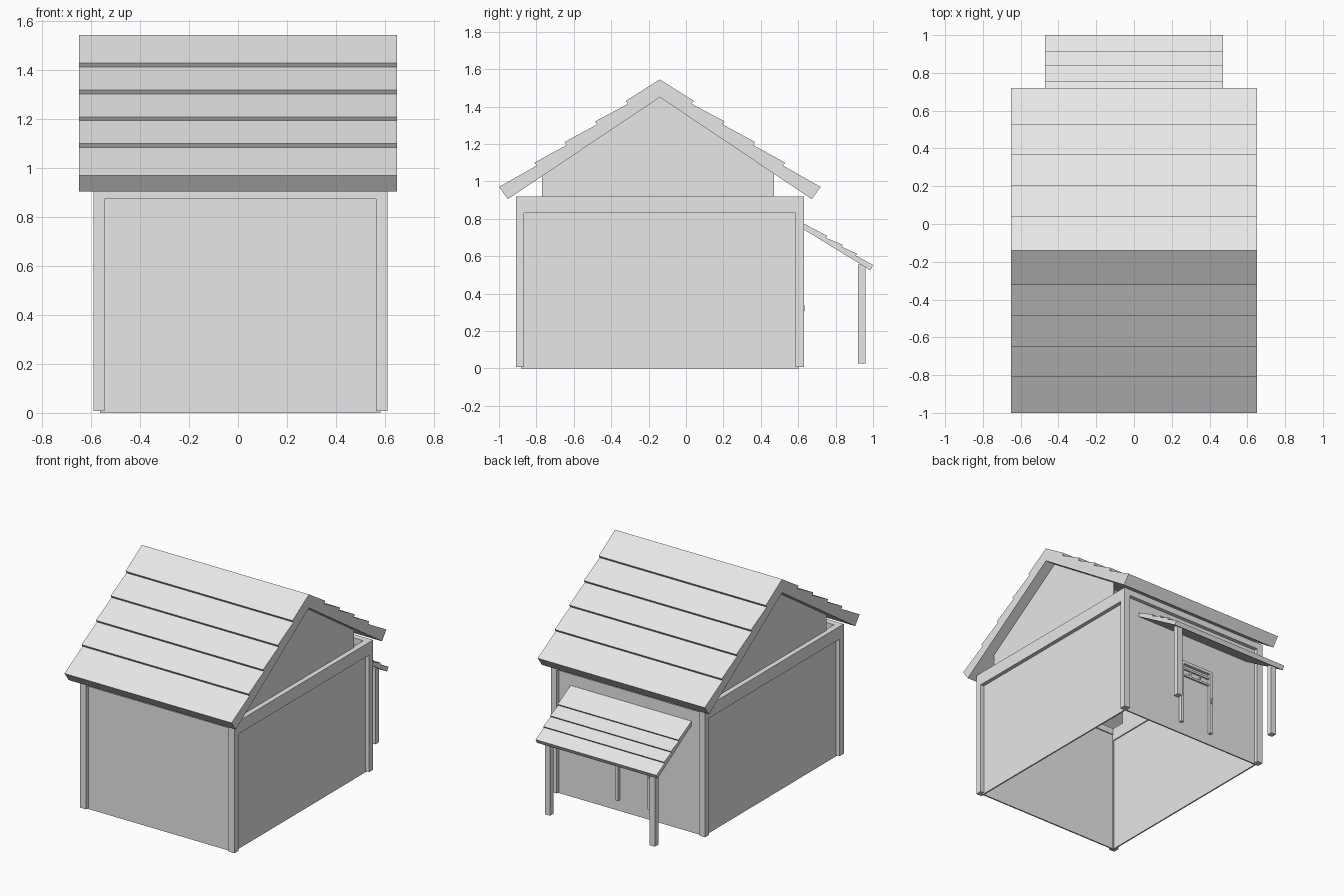
import bpy
import bmesh
from mathutils import Vector

if "Cube" in bpy.data.objects:
    bpy.data.objects.remove(bpy.data.objects["Cube"], do_unlink=True)

grey = bpy.data.materials.new("plain_grey")
grey.use_nodes = True
grey.diffuse_color = (0.8, 0.8, 0.8, 1)
grey.node_tree.nodes["Principled BSDF"].inputs["Base Color"].default_value = (0.8, 0.8, 0.8, 1)


def finish(name, bm):
    bmesh.ops.recalc_face_normals(bm, faces=bm.faces)
    mesh = bpy.data.meshes.new(name)
    bm.to_mesh(mesh)
    bm.free()
    mesh.materials.append(grey)
    obj = bpy.data.objects.new(name, mesh)
    bpy.context.collection.objects.link(obj)
    return obj


def box(name, x, y, z):
    """Box from (low, high) ranges."""
    bm = bmesh.new()
    bmesh.ops.create_cube(bm, size=1)
    for v in bm.verts:
        v.co = Vector([(r[0] + r[1]) / 2 + c * (r[1] - r[0])
                       for r, c in zip((x, y, z), v.co)])
    return finish(name, bm)


def extrude_x(name, profile, x0, x1):
    """Extrude a y-z outline along x."""
    bm = bmesh.new()
    face = bm.faces.new([bm.verts.new((x0, y, z)) for y, z in profile])
    new = bmesh.ops.extrude_face_region(bm, geom=[face])["geom"]
    bmesh.ops.translate(bm, vec=(x1 - x0, 0, 0),
                        verts=[v for v in new if isinstance(v, bmesh.types.BMVert)])
    return finish(name, bm)


def stepped(tips, lip):
    """Overlapping-board outline; each tip drops to the next board."""
    out = []
    for y, z in tips[:-1]:
        out += [(y, z), (y - lip * 0.7, z - lip)]
    return out + [tips[-1]]


# House extents
X0, X1, Y0, Y1 = -0.59, 0.61, -0.91, 0.63
POST, TOP = 0.045, 0.92
RIDGE = -0.14

# Corner posts
for side, x in (("right", X0), ("left", X1 - POST)):
    for end, y in (("front", Y0), ("back", Y1 - POST)):
        box(f"{end}_{side}_corner_post", (x, x + POST), (y, y + POST), (0.008, TOP))

# Top beams
for side, x in (("right", X0), ("left", X1 - POST)):
    box(side + "_beam", (x, x + POST), (Y0 + POST, Y1 - POST), (0.83, TOP))
for end, y in (("front", Y0), ("back", Y1 - POST)):
    box(end + "_beam", (X0 + POST, X1 - POST), (y, y + POST), (0.875, TOP))

# Thin recessed wall panels, open underneath
IN, T = 0.027, 0.01
for side, x in (("right", X0 + IN), ("left", X1 - IN - T)):
    box(side + "_wall", (x, x + T), (Y0 + IN, Y1 - IN), (0, 0.88))
for end, y in (("front", Y0 + IN), ("back", Y1 - IN - T)):
    box(end + "_wall", (X0 + IN, X1 - IN), (y, y + T), (0, 0.9))

# Gable walls with clipped lower corners
gable = [(-0.77, TOP), (0.47, TOP), (0.47, 1.045), (RIDGE, 1.46), (-0.77, 1.03)]
for side, x in (("right", X0 + POST - T), ("left", X1 - POST)):
    extrude_x(side + "_gable", gable, x, x + T)

# Main roof of overlapping boards, mirrored about the ridge
back = stepped([(0.042, 1.43), (0.207, 1.32), (0.37, 1.21), (0.53, 1.10), (0.72, 0.97)], 0.016)
back.append((0.672, 0.905))
front = [(2 * RIDGE - y, z) for y, z in reversed(back)]
extrude_x("main_roof", [(RIDGE, 1.545)] + back + [(RIDGE, 1.45)] + front, -0.65, 0.65)

# Porch roof and posts
porch = stepped([(0.755, 0.708), (0.84, 0.66), (0.915, 0.613), (1.0, 0.553)], 0.01)
extrude_x("porch_roof", [(0.61, 0.785)] + porch + [(0.985, 0.525), (0.61, 0.755)], -0.47, 0.47)
for side, x in (("right", -0.43), ("left", 0.385)):
    box(side + "_porch_post", (x, x + 0.04), (0.92, 0.96), (0.025, 0.555))

# Back door: frame, small window bars, handle
wall_y = Y1 - IN
frame_y = (wall_y, wall_y + 0.022)
for side, x in (("right", -0.16), ("left", 0.09)):
    box(side + "_door_jamb", (x, x + 0.022), frame_y, (0.08, 0.53))
box("door_lintel", (-0.16, 0.112), frame_y, (0.53, 0.552))
for part, z in (("upper", 0.495), ("lower", 0.445)):
    box(part + "_window_bar", (-0.138, 0.09), (wall_y, wall_y + 0.012), (z, z + 0.014))
for i, x in enumerate((-0.07, 0.015)):
    box(f"window_divider_{i + 1}", (x, x + 0.01), (wall_y, wall_y + 0.01), (0.459, 0.495))
box("door_handle", (-0.155, -0.143), (wall_y, wall_y + 0.03), (0.305, 0.34))
